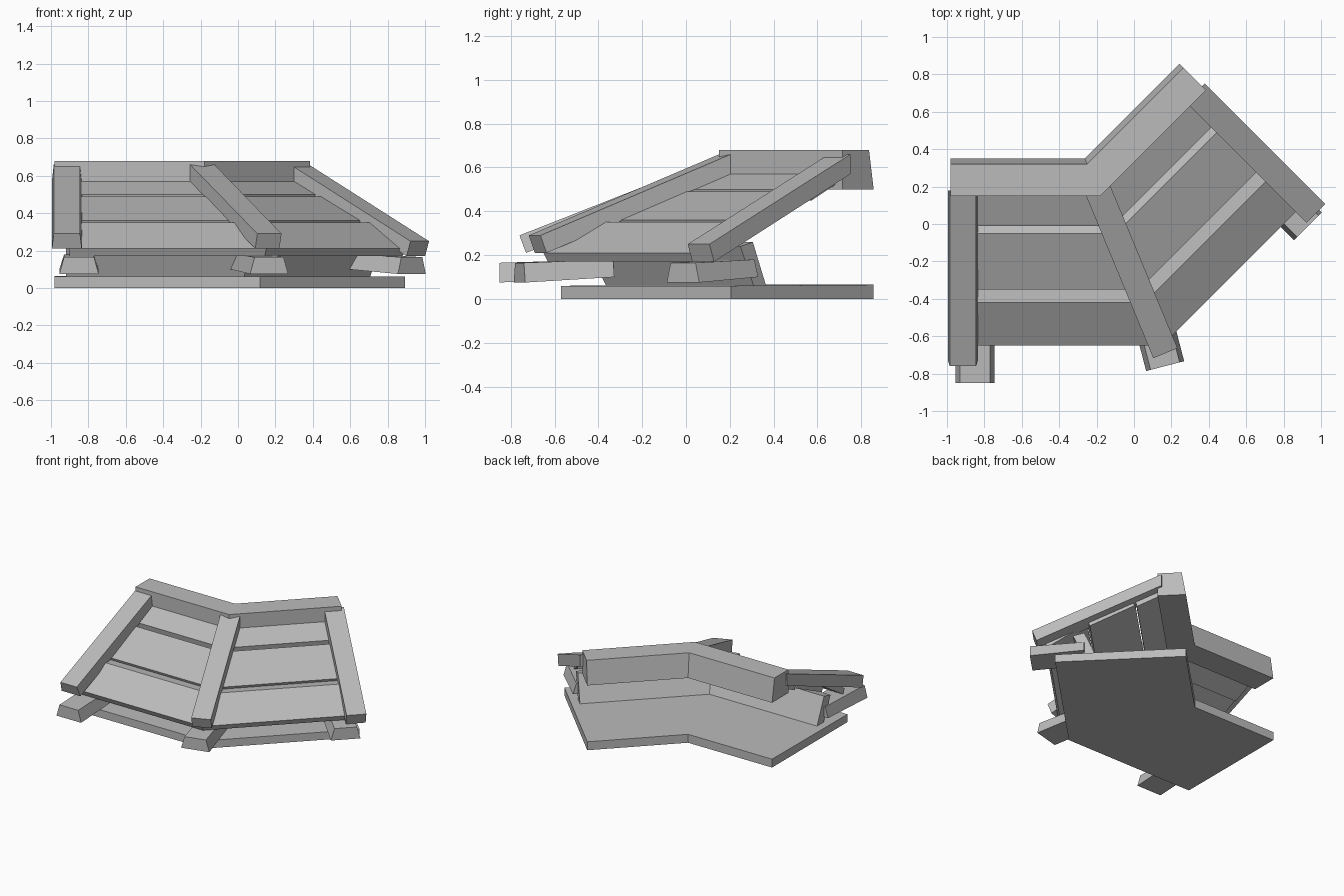
import bpy
from mathutils import Vector

cube = bpy.data.objects.get("Cube")
if cube:
    bpy.data.objects.remove(cube)

grey = bpy.data.materials.new("plain_grey")
grey.use_nodes = True
COLOR = (0.5, 0.5, 0.5, 1)
grey.diffuse_color = COLOR
grey.node_tree.nodes["Principled BSDF"].inputs["Base Color"].default_value = COLOR

# Plan frame: two equal wings meeting at a 45 degree bend
LEFT, BEND, RIGHT = Vector((-0.98, 0.15)), Vector((-0.18, 0.15)), Vector((0.385, 0.715))
DOWN_LEFT = Vector((0, -1))
DOWN_RIGHT = Vector((1, -1)).normalized()
DOWN_BEND = Vector((0.414, -1))
ALONG_RIGHT = Vector((1, 1)).normalized()


def loft(name, rings):
    """Skin a row of matching cross-sections and close both ends."""
    n = len(rings[0])
    verts = [v for ring in rings for v in ring]
    faces = [list(range(n))[::-1], list(range(len(verts) - n, len(verts)))]
    for r in range(len(rings) - 1):
        for i in range(n):
            j = (i + 1) % n
            faces.append([r * n + i, r * n + j, (r + 1) * n + j, (r + 1) * n + i])
    mesh = bpy.data.meshes.new(name)
    mesh.from_pydata(verts, [], faces)
    mesh.materials.append(grey)
    obj = bpy.data.objects.new(name, mesh)
    bpy.context.collection.objects.link(obj)
    # consistent outward normals
    import bmesh
    bm = bmesh.new()
    bm.from_mesh(mesh)
    bmesh.ops.recalc_face_normals(bm, faces=bm.faces)
    bm.to_mesh(mesh)
    bm.free()
    return obj


def bent(name, profile, inset=0.0):
    """Sweep a (distance down, height) profile along both wings with a mitred bend."""
    start = LEFT + Vector((inset, 0))
    end = RIGHT - ALONG_RIGHT * inset
    stations = [(start, DOWN_LEFT), (BEND, DOWN_BEND), (end, DOWN_RIGHT)]
    loft(name, [[(*(p + d * s), z) for s, z in profile] for p, d in stations])


def bar(name, origin, direction, profile, top_width, bottom_width):
    """Straight timber: profile is top-back, top-front, bottom-front, bottom-back."""
    d = direction.normalized()
    side = Vector((-d.y, d.x))
    widths = (top_width, top_width, bottom_width, bottom_width)
    loft(name, [[(*(origin + d * s + side * (k * w / 2)), z)
                 for (s, z), w in zip(profile, widths)] for k in (-1, 1)])


# Base, ridge and leaning front wall
bent("base_plate", [(-0.2, 0.065), (0.72, 0.06), (0.72, 0.0), (-0.2, 0.0)])
bent("ridge_beam", [(-0.17, 0.68), (0, 0.68), (0, 0.5), (-0.2, 0.5)])
bent("front_wall", [(0.52, 0.26), (0.6, 0.24), (0.51, 0.05), (0.43, 0.05)], 0.06)

# Sloping boards
bent("upper_board", [(0, 0.57), (0.16, 0.5), (0.15, 0.45), (0, 0.52)], 0.05)
bent("middle_board", [(0.2, 0.49), (0.5, 0.36), (0.48, 0.31), (0.16, 0.46)], 0.05)
bent("lower_board", [(0.57, 0.35), (0.8, 0.21), (0.78, 0.17), (0.5, 0.345)], 0.08)

# Rafters over the boards
rafter = [(-0.03, 0.66), (0.91, 0.29), (0.88, 0.21), (-0.03, 0.57)]
bar("left_end_rafter", LEFT + Vector((0.065, 0)), DOWN_LEFT, rafter, 0.14, 0.16)
bar("middle_rafter", BEND, DOWN_BEND, rafter, 0.14, 0.14)
low_rafter = [(-0.03, 0.66), (0.88, 0.25), (0.85, 0.17), (-0.03, 0.57)]
bar("right_end_rafter", RIGHT - ALONG_RIGHT * 0.05, DOWN_RIGHT, low_rafter, 0.14, 0.14)

# Short support beams below the boards
for name, origin, direction, reach in (
        ("left_support", LEFT + Vector((0.13, 0)), DOWN_LEFT, 1.0),
        ("middle_support", Vector((-0.07, 0.15)), Vector((0.26, -1)), 0.94),
        ("right_support", RIGHT - ALONG_RIGHT * 0.13, DOWN_RIGHT, 0.9)):
    bar(name, origin, direction,
        [(0.52, 0.18), (reach, 0.165), (reach, 0.075), (0.52, 0.1)], 0.16, 0.21)
